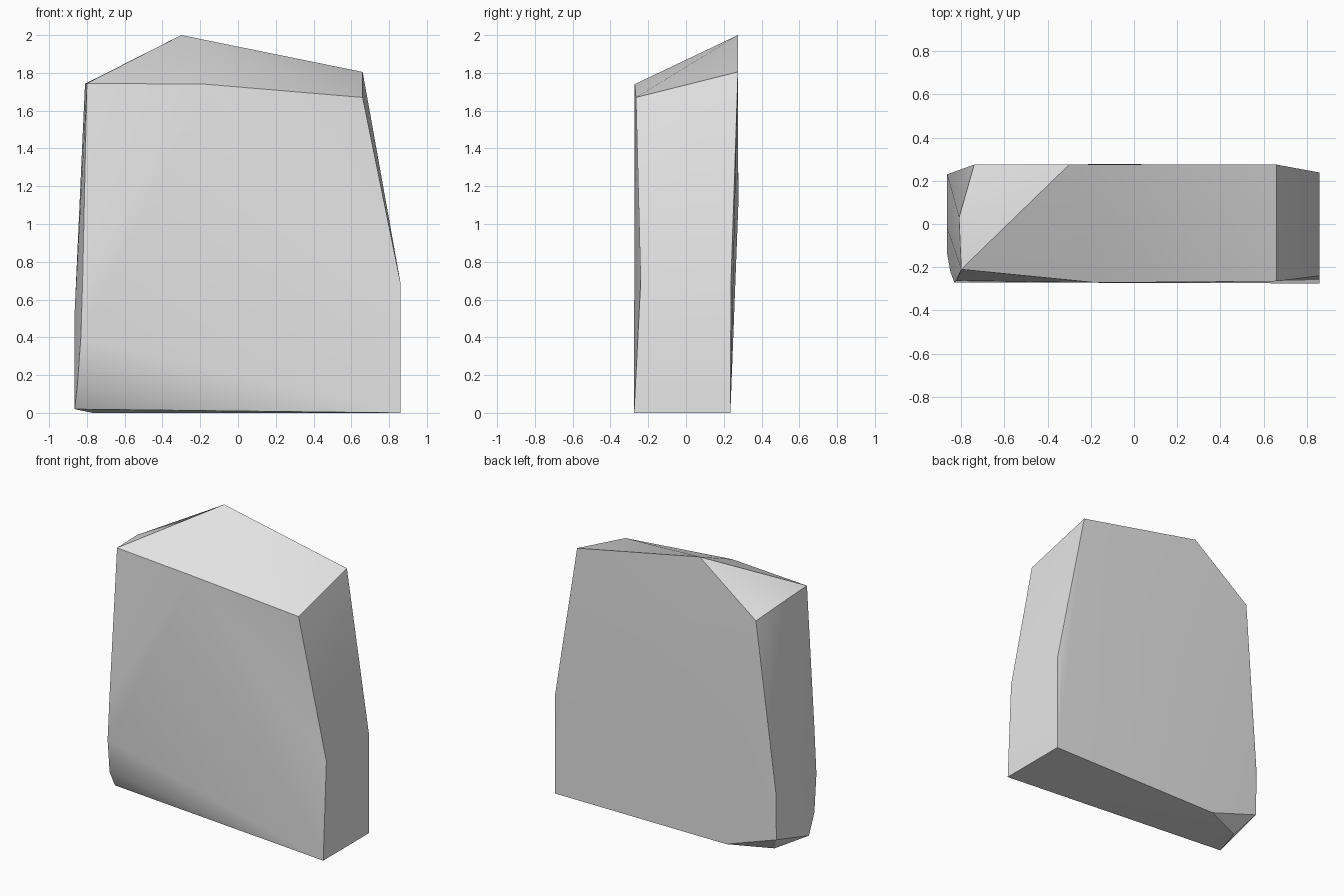
import bpy, bmesh, math

cube = bpy.data.objects.get("Cube")
if cube:
    bpy.data.objects.remove(cube, do_unlink=True)

# Plain stone material
stone = bpy.data.materials.new("stone_grey")
stone.use_nodes = True
grey = (0.8, 0.8, 0.8, 1)
stone.diffuse_color = grey
stone.node_tree.nodes["Principled BSDF"].inputs["Base Color"].default_value = grey

# Chiselled corners, grouped by region of the slab
base = [(.86, -.275, 0), (.86, .235, 0), (-.48, .235, 0), (-.77, .11, 0)]
right_bend = [(.86, -.272, .69), (.86, .238, .69)]
left_front_curve = [(-.865, -.14, .02), (-.85, -.222, .15),
                    (-.832, -.27, .4), (-.822, -.262, .72)]
left_back = [(-.865, .225, .13), (-.865, .23, .46), (-.865, -.02, .53)]
crown = [(-.3, .275, 2), (.66, .275, 1.805), (.66, -.265, 1.67),
         (-.17, -.272, 1.74), (-.8, -.21, 1.745),
         (-.81, .03, 1.742), (-.74, .275, 1.665)]
back_bulge = [(-.1, .277, 1.1)]

# Wrap the corners in a solid
bm = bmesh.new()
for p in base + right_bend + left_front_curve + left_back + crown + back_bulge:
    bm.verts.new(p)
hull = bmesh.ops.convex_hull(bm, input=bm.verts[:])
bmesh.ops.delete(bm, geom=list({v for v in hull["geom_interior"]
                               if isinstance(v, bmesh.types.BMVert)}),
                 context='VERTS')

# Press the front corner of the right bend slightly inward
for v in bm.verts:
    if v.co.x > .85 and v.co.y < 0 and v.co.z > .5:
        v.co.y = -.24
bmesh.ops.recalc_face_normals(bm, faces=bm.faces[:])

mesh = bpy.data.meshes.new("rock_slab")
bm.to_mesh(mesh)
bm.free()
mesh.materials.append(stone)
rock = bpy.data.objects.new("rock_slab", mesh)
bpy.context.collection.objects.link(rock)

# Smooth gentle bends, keep the cut edges crisp
bpy.ops.object.select_all(action='DESELECT')
rock.select_set(True)
bpy.context.view_layer.objects.active = rock
bpy.ops.object.shade_smooth_by_angle(angle=math.radians(30))
